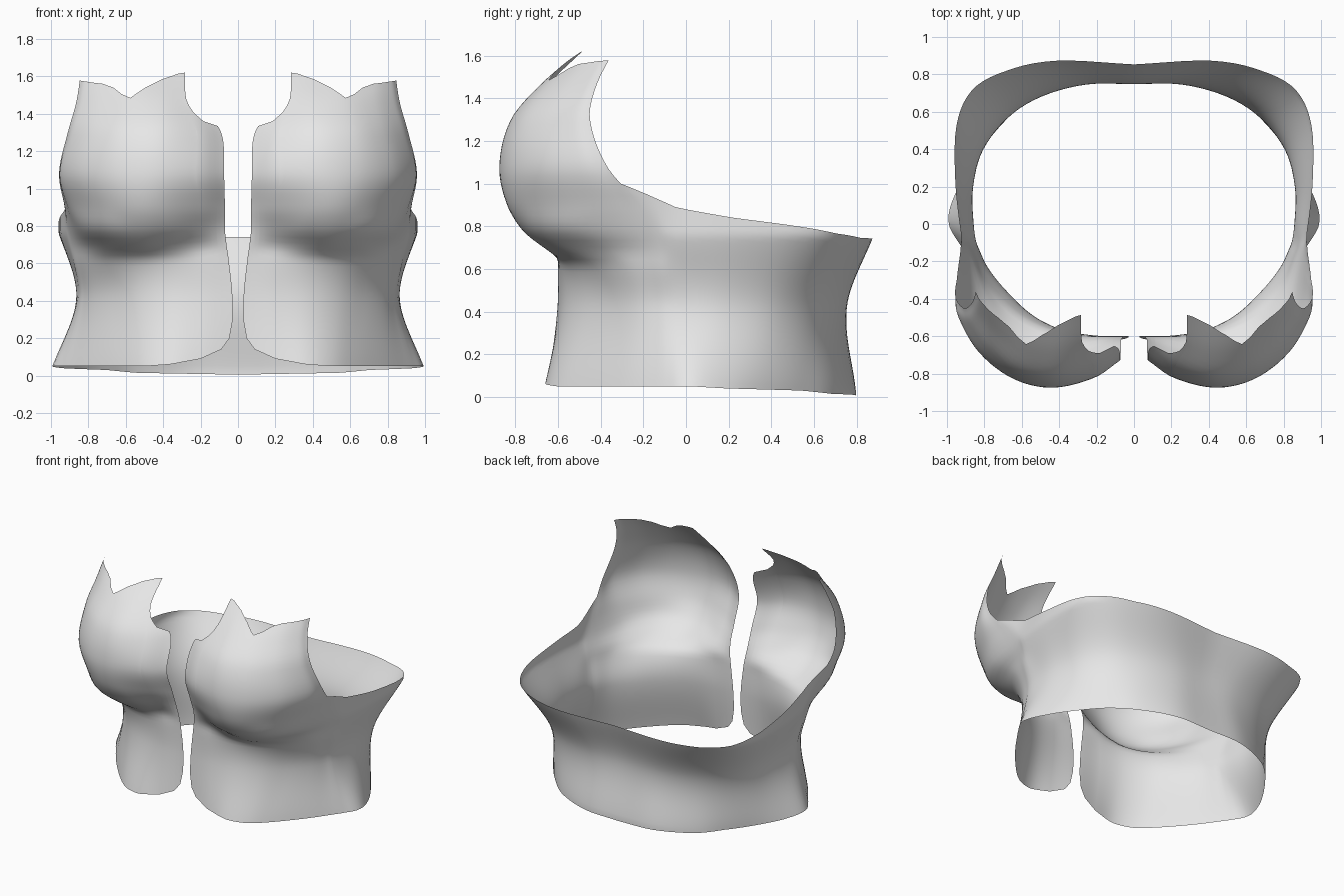
import bpy, bmesh
from mathutils import Vector

if "Cube" in bpy.data.objects:
    bpy.data.objects.remove(bpy.data.objects["Cube"])

# Horizontal cross-sections of the front panel: height -> (x, y) from the centre opening to the side
TORSO = {
    0.05: [(.03, -.62), (.20, -.65), (.36, -.66), (.50, -.605), (.63, -.49), (.79, -.305), (.93, -.11)],
    0.42: [(.03, -.60), (.20, -.60), (.38, -.57), (.54, -.49), (.68, -.36), (.78, -.235), (.84, -.11)],
    0.62: [(.05, -.60), (.20, -.60), (.38, -.585), (.55, -.53), (.69, -.43), (.80, -.29), (.87, -.13)],
}
CUP = {
    0.69: [(.06, -.605), (.20, -.61), (.38, -.645), (.53, -.645), (.67, -.56), (.79, -.38), (.88, -.14)],
    0.78: [(.07, -.625), (.20, -.675), (.37, -.75), (.53, -.76), (.70, -.68), (.83, -.49), (.90, -.17)],
    0.90: [(.07, -.67), (.20, -.755), (.42, -.835), (.60, -.81), (.77, -.68), (.89, -.47), (.925, -.22)],
    1.08: [(.075, -.73), (.22, -.825), (.44, -.875), (.65, -.825), (.83, -.685), (.94, -.495), (.957, -.37)],
    1.30: [(.09, -.66), (.22, -.755), (.42, -.82), (.62, -.78), (.775, -.67), (.88, -.53), (.91, -.45)],
    1.46: [(.20, -.62), (.28, -.65), (.42, -.685), (.58, -.665), (.73, -.58), (.83, -.48), (.865, -.42)],
    1.62: [(.20, -.46), (.28, -.485), (.42, -.50), (.57, -.50), (.72, -.455), (.81, -.39), (.84, -.34)],
}
FRONT = {**TORSO, **CUP}
# Cross-sections of the back band, from the side to the centre back
BACK = {
    0.03: [(1.0, .02), (.945, .19), (.835, .37), (.70, .54), (.54, .68), (.28, .785), (0, .795)],
    0.42: [(.86, .02), (.86, .20), (.81, .42), (.69, .59), (.50, .695), (.26, .75), (0, .75)],
    0.76: [(.925, -.05), (.955, .22), (.95, .52), (.87, .71), (.69, .825), (.42, .88), (0, .86)],
}
# Edge heights along each panel: (position, z)
FRONT_TOP = [(0, 1.335), (.55, 1.36), (.8, 1.41), (.95, 1.48), (1, 1.55), (1.02, 1.62), (1.3, 1.615),
             (1.9, 1.585), (2.5, 1.54), (3, 1.485), (3.3, 1.505), (3.6, 1.54), (4, 1.56), (5, 1.573), (6, 1.578)]
FRONT_HEM = [(0, .30), (.1, .20), (.35, .14), (1, .09), (2, .06), (3, .05), (6, .05)]
BACK_TOP = [(0, 1.0), (.25, .965), (.5, .935), (1, .89), (2, .84), (3, .80), (4, .765), (5, .745), (7, .74)]
BACK_HEM = [(0, .05), (1, .05), (2, .04), (4, .03), (5, .015), (7, .005)]
SPLIT = 1.0              # height where the side seam ends and the armhole begins
LOW_ROWS, HIGH_ROWS = 32, 16


def spline(ts, ps, t):
    """Smooth curve through points ps placed at parameters ts."""
    t = min(max(t, ts[0]), ts[-1])
    i = 0
    while i < len(ts) - 2 and t > ts[i + 1]:
        i += 1

    def slope(k):
        a, b = max(k - 1, 0), min(k + 1, len(ts) - 1)
        return (ps[b] - ps[a]) / (ts[b] - ts[a])

    h = ts[i + 1] - ts[i]
    w = (t - ts[i]) / h
    return (ps[i] * (2 * w**3 - 3 * w**2 + 1) + slope(i) * (h * (w**3 - 2 * w**2 + w))
            + ps[i + 1] * (3 * w**2 - 2 * w**3) + slope(i + 1) * (h * (w**3 - w**2)))


def linear(keys, t):
    for (a, za), (b, zb) in zip(keys, keys[1:]):
        if t <= b:
            return za + (zb - za) * (t - a) / (b - a)
    return keys[-1][1]


def column(table, k, z):
    return spline(list(table), [Vector(row[k]) for row in table.values()], z)


def front_point(s, z):
    pts = [column(FRONT, k, z) for k in range(7)]
    return (*spline(list(range(7)), pts, s), z)


def back_point(s, z):
    # starts tangent to the front panel so the side seam is smooth
    pts = [column(FRONT, 5, z), column(FRONT, 6, z)] + [column(BACK, k, z) for k in range(7)]
    return (*spline(list(range(-1, 8)), pts, s), z)


def samples(keys, step):
    """Column positions: every edge key, with extra ones between."""
    out = [keys[0][0]]
    for (a, _), (b, _) in zip(keys, keys[1:]):
        n = max(2, round((b - a) / step))
        out += [a + (b - a) * j / n for j in range(1, n + 1)]
    return out


def grid(bm, columns):
    cols = [[bm.verts.new(p) for p in col] for col in columns]
    for a, b in zip(cols, cols[1:]):
        for r in range(len(a) - 1):
            bm.faces.new((a[r], b[r], b[r + 1], a[r + 1]))


def heights(lo, hi, n):
    return [lo + (hi - lo) * r / n for r in range(n + 1)]


bm = bmesh.new()
# Front panel with cup, pointed neckline and rounded hem corner
front = []
for s in sorted(set(samples(FRONT_TOP, .16) + [.03, .06, .1, .2, .35])):
    zs = heights(linear(FRONT_HEM, s), SPLIT, LOW_ROWS)
    zs += heights(SPLIT, linear(FRONT_TOP, s), HIGH_ROWS)[1:]
    front.append([front_point(s, z) for z in zs])
grid(bm, front)
# Back band
back = []
for s in samples(BACK_TOP, .2):
    zs = heights(linear(BACK_HEM, s), linear(BACK_TOP, s), LOW_ROWS)
    back.append([back_point(s, z) for z in zs])
grid(bm, back)
bmesh.ops.remove_doubles(bm, verts=bm.verts[:], dist=.0005)

mesh = bpy.data.meshes.new("bodice")
bm.to_mesh(mesh)
bm.free()
mesh.shade_smooth()
bodice = bpy.data.objects.new("bodice", mesh)
bpy.context.collection.objects.link(bodice)

# Mirror to the other half, joined at the centre back
mirror = bodice.modifiers.new("mirror", 'MIRROR')
mirror.use_axis[0] = True
mirror.use_clip = True
mirror.merge_threshold = .001

cloth = bpy.data.materials.new("light_grey_cloth")
cloth.diffuse_color = (.8, .8, .8, 1)
cloth.use_nodes = True
cloth.node_tree.nodes["Principled BSDF"].inputs["Base Color"].default_value = cloth.diffuse_color
mesh.materials.append(cloth)
